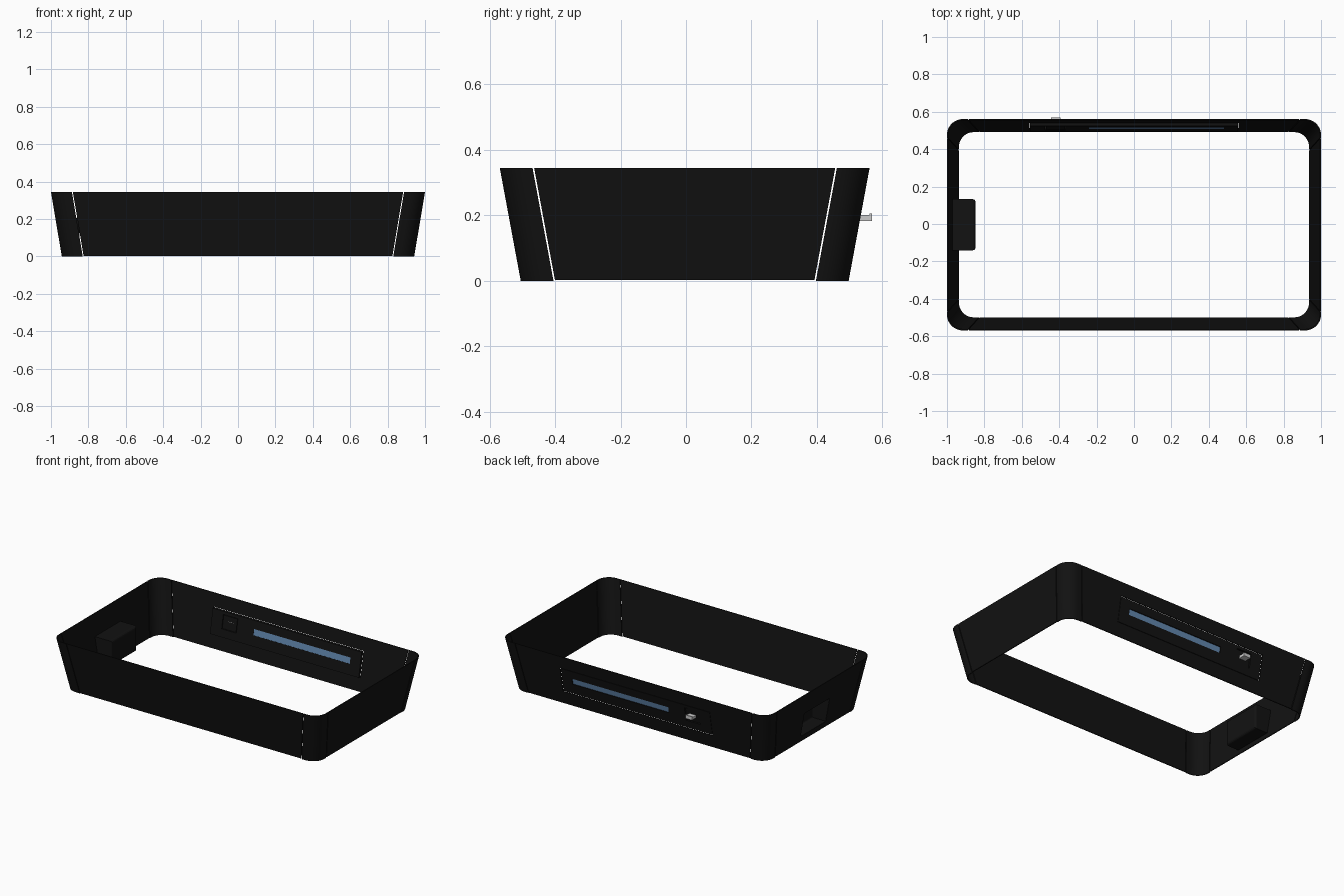
import bpy, bmesh, math

if "Cube" in bpy.data.objects:
    bpy.data.objects.remove(bpy.data.objects["Cube"])

H, CY, T = 0.345, -0.004, 0.006          # height, y centre, wall thickness
HX, HY = 0.942, 0.501                    # half sizes at the bottom
KX, KY = 0.058 / H, 0.064 / H            # outward slope of the sides
SX, SY, R = 0.112, 0.10, 0.085           # corner piece reach and radius
GAP = 0.005


def material(name, col):
    m = bpy.data.materials.new(name)
    m.diffuse_color = (*col, 1)
    m.use_nodes = True
    m.node_tree.nodes["Principled BSDF"].inputs["Base Color"].default_value = m.diffuse_color
    return m


BLACK = material("black", (0.006, 0.006, 0.006))
BLUE = material("blue", (0.12, 0.24, 0.42))


def finish(name, bm, mat):
    bmesh.ops.recalc_face_normals(bm, faces=bm.faces)
    me = bpy.data.meshes.new(name)
    bm.to_mesh(me)
    bm.free()
    ob = bpy.data.objects.new(name, me)
    bpy.context.collection.objects.link(ob)
    if mat:
        me.materials.append(mat)
    return ob


def on_wall(side, u, z, d):
    """Point on a sloping side: u along it, z up, d inward."""
    if side in ("front", "back"):
        s = 1 if side == "back" else -1
        return (u, CY + s * (HY + KY * z - d), z)
    s = 1 if side == "right" else -1
    return (s * (HX + KX * z - d), CY + u, z)


def slab(name, side, us, zs, holes=(), d0=0.0, d1=T, mat=BLACK, splay=0):
    """Grid plate on a side with hole cells left out; end columns may splay."""
    bm = bmesh.new()
    n, m = len(us), len(zs)

    def point(i, j, d):
        u = us[i]
        if i == 0:
            u -= splay * zs[j]
        if i == n - 1:
            u += splay * zs[j]
        return bm.verts.new(on_wall(side, u, zs[j], d))
    v = [[[point(i, j, d) for j in range(m)] for i in range(n)] for d in (d0, d1)]

    def solid(i, j):
        return 0 <= i < n - 1 and 0 <= j < m - 1 and (i, j) not in holes
    for i in range(n - 1):
        for j in range(m - 1):
            if not solid(i, j):
                continue
            ring = [(i, j), (i + 1, j), (i + 1, j + 1), (i, j + 1)]
            for layer in v:
                bm.faces.new([layer[a][b] for a, b in ring])
            for k, (di, dj) in enumerate([(0, -1), (1, 0), (0, 1), (-1, 0)]):
                if not solid(i + di, j + dj):
                    (a, b), (c, e) = ring[k], ring[(k + 1) % 4]
                    bm.faces.new([v[0][a][b], v[0][c][e], v[1][c][e], v[1][a][b]])
    bmesh.ops.delete(bm, geom=[x for x in bm.verts if not x.link_faces], context='VERTS')
    return finish(name, bm, mat)


# Four sloping walls; the back and left ones have an opening
ex, ey = HX - SX - GAP, HY - SY - GAP
slab("front_wall", "front", [-ex, ex], [0.003, H], splay=KX)
slab("right_wall", "right", [-ey, ey], [0.003, H], splay=KY)
slab("back_wall", "back", [-ex, -0.56, 0.56, ex], [0.003, 0.09, 0.26, H],
     {(1, 1)}, splay=KX)
slab("left_wall", "left", [-ey, -0.135, 0.135, ey], [0.003, 0.04, 0.205, H],
     {(1, 1)}, splay=KY)

# Rounded corner pieces
for sx in (-1, 1):
    for sy in (-1, 1):
        def path(r):
            e = R - r
            pts = [(HX - e, HY - SY)]
            for k in range(13):
                a = math.pi / 2 * k / 12
                pts.append((HX - R + r * math.cos(a), HY - R + r * math.sin(a)))
            return pts + [(HX - SX, HY - e)]
        outer, inner = path(R), path(R - T)
        bm = bmesh.new()
        rows = [[[bm.verts.new((sx * (x + KX * z), CY + sy * (y + KY * z), z))
                  for x, y in p] for p in (outer, inner)] for z in (0, H)]
        (ob_, ib), (ot, it) = rows
        n = len(ob_)
        for k in range(n - 1):
            for a, b in ((ob_, ot), (ot, it), (it, ib), (ib, ob_)):
                bm.faces.new([a[k], a[k + 1], b[k + 1], b[k]])
        for k in (0, n - 1):
            bm.faces.new([ob_[k], ot[k], it[k], ib[k]])
        name = ("back" if sy > 0 else "front") + ("_right" if sx > 0 else "_left") + "_corner"
        ob = finish(name, bm, BLACK)
        bpy.context.view_layer.objects.active = ob
        ob.select_set(True)
        bpy.ops.object.shade_smooth_by_angle(angle=math.radians(30))
        ob.select_set(False)

# Back panel with a slot and a square opening
slab("back_panel", "back", [-0.556, -0.475, -0.365, -0.24, 0.48, 0.556],
     [0.094, 0.145, 0.163, 0.203, 0.237, 0.256],
     {(1, 1), (1, 2), (1, 3), (3, 2)}, 0.002, 0.02)
slab("light_strip", "back", [-0.24, 0.48], [0.163, 0.203], d0=0.008, d1=0.019, mat=BLUE)
slab("switch_plate", "back", [-0.471, -0.369], [0.149, 0.233], d0=0.008, d1=0.019)


def box(name, x, y, z, mat=None, bevel=0.0, open_left=False):
    bm = bmesh.new()
    bmesh.ops.create_cube(bm, size=1)
    for v in bm.verts:
        v.co = [(a + b) / 2 + c * (b - a) for c, (a, b) in zip(v.co, (x, y, z))]
    if bevel:
        bmesh.ops.bevel(bm, geom=[e for e in bm.edges
                                  if all(v.co.x > x[1] - 1e-4 for v in e.verts)],
                        offset=bevel, segments=3, affect='EDGES', profile=0.5)
    if open_left:
        # slope the open rim to meet the wall
        bmesh.ops.delete(bm, geom=[f for f in bm.faces
                         if all(v.co.x < x[0] + 1e-4 for v in f.verts)], context='FACES')
        for v in bm.verts:
            if v.co.x < x[0] + 1e-4:
                v.co.x = -(HX + KX * v.co.z) + 0.001
    return finish(name, bm, mat)


# Switch lever with a raised tip
box("switch_lever", (-0.443, -0.393), (0.515, 0.569), (0.183, 0.201))
box("switch_tip", (-0.443, -0.393), (0.561, 0.569), (0.201, 0.206))

# Recessed pocket behind the left opening
pocket = box("side_pocket", (-0.96, -0.85), (CY - 0.135, CY + 0.135), (0.04, 0.205),
             BLACK, 0.012, True)
s = pocket.modifiers.new("shell", 'SOLIDIFY')
s.thickness, s.offset = 0.005, 0
